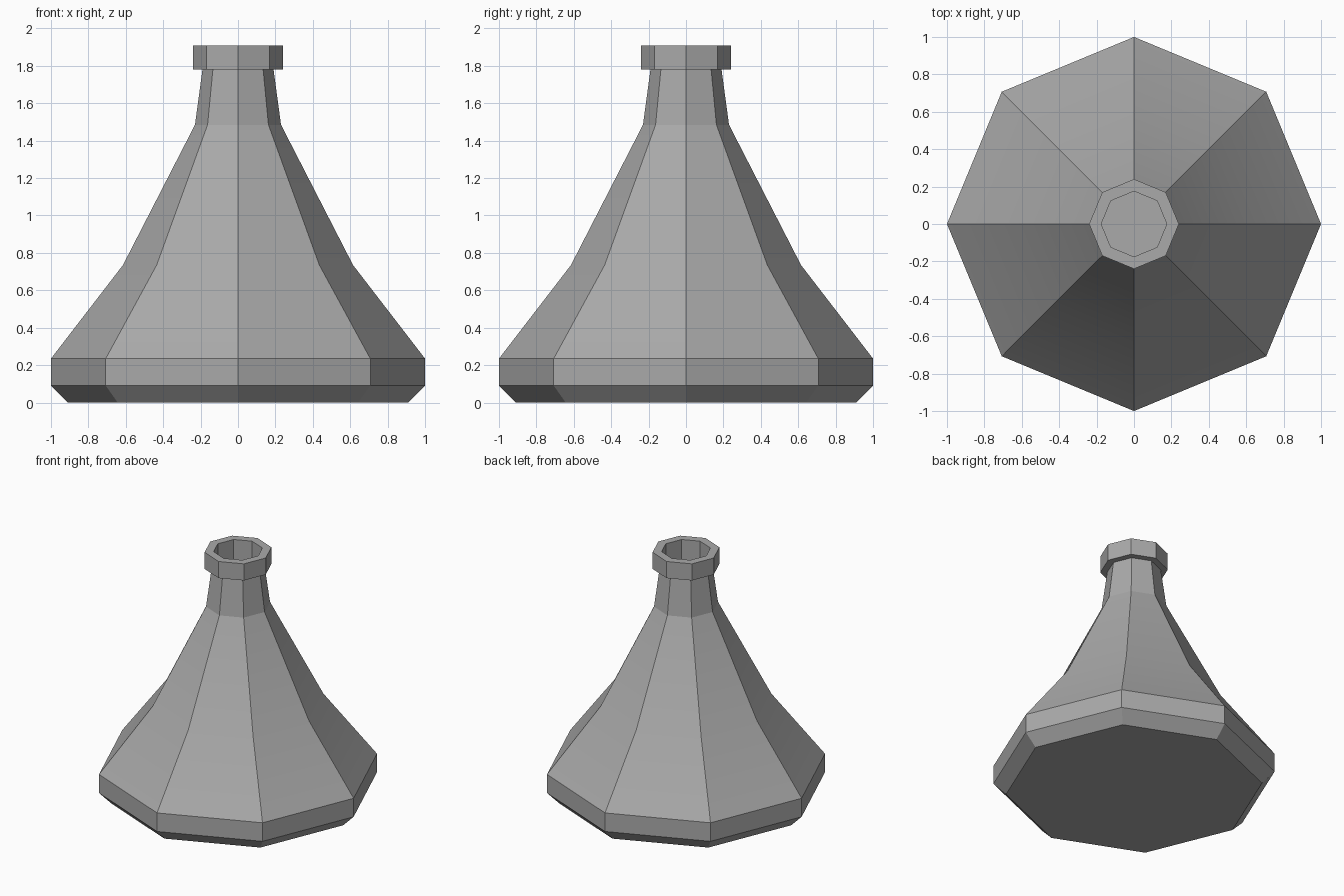
import bpy, bmesh, math

cube = bpy.data.objects.get("Cube")
if cube:
    bpy.data.objects.remove(cube, do_unlink=True)

SIDES = 8

grey = bpy.data.materials.new("plain grey")
grey.use_nodes = True
colour = (0.4, 0.4, 0.4, 1)
grey.diffuse_color = colour
grey.node_tree.nodes["Principled BSDF"].inputs["Base Color"].default_value = colour


def lathe(name, profile):
    """Spin (radius, height) points into an eight-sided solid, capped at both ends."""
    bm = bmesh.new()
    rings = []
    for r, z in profile:
        angles = [math.tau * i / SIDES for i in range(SIDES)]
        rings.append([bm.verts.new((r * math.cos(a), r * math.sin(a), z)) for a in angles])
    for low, high in zip(rings, rings[1:]):
        for i in range(SIDES):
            j = (i + 1) % SIDES
            bm.faces.new((low[i], low[j], high[j], high[i]))
    bm.faces.new(rings[0][::-1])
    bm.faces.new(rings[-1])
    mesh = bpy.data.meshes.new(name)
    bm.to_mesh(mesh)
    bm.free()
    mesh.materials.append(grey)
    obj = bpy.data.objects.new(name, mesh)
    bpy.context.collection.objects.link(obj)
    bpy.ops.object.select_all(action="DESELECT")
    obj.select_set(True)
    bpy.context.view_layer.objects.active = obj
    bpy.ops.object.shade_smooth_by_angle(angle=math.radians(15))
    return obj


# Flask: chamfered foot, flared body, neck, lip and the hollow mouth
lathe("flask", [
    (0.91, 0), (1, 0.09), (1, 0.235),          # foot
    (0.615, 0.735), (0.23, 1.485),             # body
    (0.19, 1.78),                              # neck
    (0.24, 1.78), (0.24, 1.91),                # lip
    (0.175, 1.91), (0.175, 1.485),             # mouth
])
